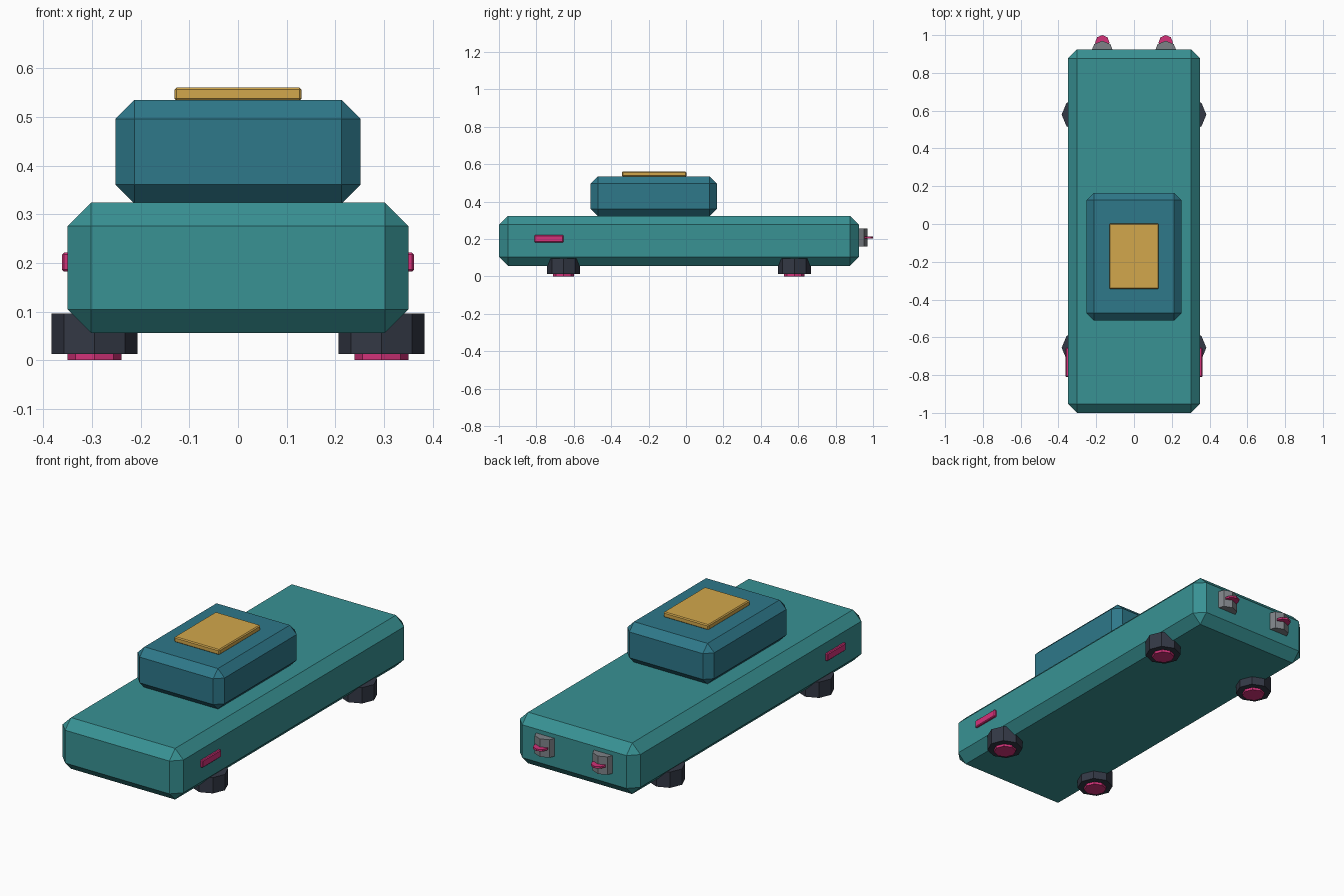
import bpy
import bmesh
from mathutils import Vector

cube = bpy.data.objects.get("Cube")
if cube:
    bpy.data.objects.remove(cube, do_unlink=True)


def material(name, rgb):
    """Flat colour given as sRGB bytes, stored as linear values."""
    lin = [((c / 255 + 0.055) / 1.055) ** 2.4 for c in rgb]
    mat = bpy.data.materials.new(name)
    mat.use_nodes = True
    mat.diffuse_color = (*lin, 1)
    mat.node_tree.nodes["Principled BSDF"].inputs["Base Color"].default_value = (*lin, 1)
    return mat


TEAL = material("teal", (56, 146, 148))
BLUE = material("deep blue", (46, 120, 138))
GOLD = material("gold", (210, 167, 76))
PINK = material("magenta", (212, 50, 122))
DARK = material("charcoal", (51, 56, 69))
GREY = material("grey", (125, 130, 135))


def add_object(name, bm, mat):
    mesh = bpy.data.meshes.new(name)
    bm.to_mesh(mesh)
    bm.free()
    mesh.materials.append(mat)
    obj = bpy.data.objects.new(name, mesh)
    bpy.context.collection.objects.link(obj)
    return obj


def chamfered_box(name, low, high, chamfer, mat):
    low, high = Vector(low), Vector(high)
    bm = bmesh.new()
    bmesh.ops.create_cube(bm, size=1)
    bmesh.ops.scale(bm, vec=high - low, verts=bm.verts)
    obj = add_object(name, bm, mat)
    obj.location = (low + high) / 2
    bevel = obj.modifiers.new("chamfer", 'BEVEL')
    bevel.width = chamfer
    bevel.segments = 1
    return obj


def octagon(name, x, y, bottom, top, radius, mat):
    """Upright eight-sided prism with corners on the axes."""
    bm = bmesh.new()
    bmesh.ops.create_cone(bm, cap_ends=True, segments=8, radius1=radius,
                          radius2=radius, depth=top - bottom)
    obj = add_object(name, bm, mat)
    obj.location = (x, y, (bottom + top) / 2)
    return obj


# Body, cabin and roof panel
chamfered_box("body", (-0.35, -1, 0.056), (0.35, 0.925, 0.324), 0.048, TEAL)
chamfered_box("cabin", (-0.252, -0.51, 0.322), (0.252, 0.165, 0.535), 0.039, BLUE)
chamfered_box("roof_panel", (-0.131, -0.343, 0.533), (0.131, 0.002, 0.561), 0.005, GOLD)

for side, s in (("left", 1), ("right", -1)):
    # Marker lights on the flanks
    chamfered_box(side + "_marker_light", (s * 0.35 - 0.012, -0.81, 0.182),
                  (s * 0.35 + 0.012, -0.655, 0.221), 0.004, PINK)
    # Wheels with hubs
    for end, y in (("front", -0.655), ("rear", 0.579)):
        octagon(f"{end}_{side}_wheel", s * 0.295, y, 0.013, 0.096, 0.088, DARK)
        octagon(f"{end}_{side}_hub", s * 0.295, y, 0, 0.03, 0.055, PINK)
    # Rear nozzles with flat discs
    octagon(side + "_nozzle", s * 0.168, 0.91, 0.161, 0.255, 0.06, GREY)
    octagon(side + "_nozzle_disc", s * 0.168, 0.962, 0.203, 0.213, 0.038, PINK)
